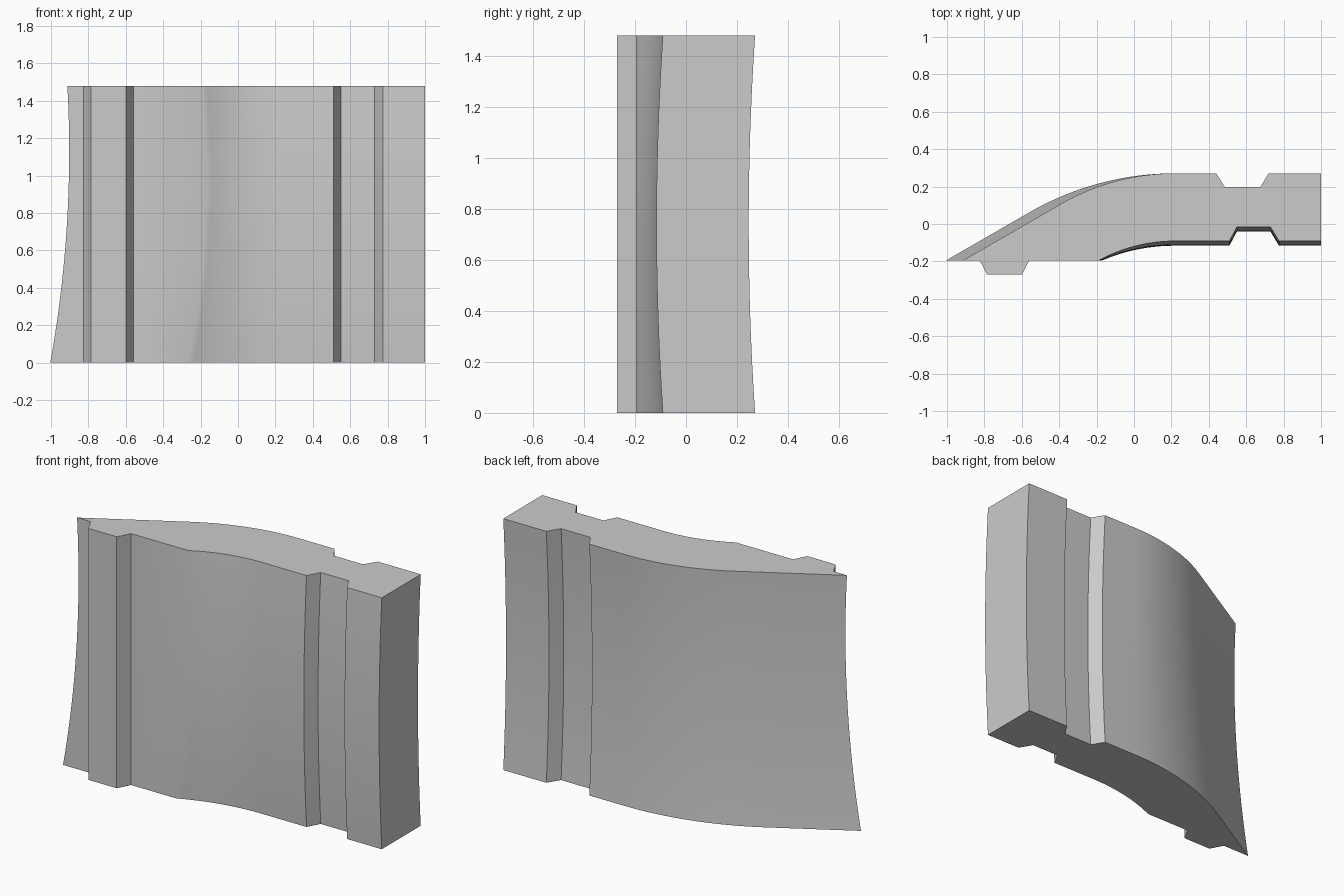
import bpy, bmesh, math

cube = bpy.data.objects.get("Cube")
if cube:
    bpy.data.objects.remove(cube, do_unlink=True)

HEIGHT = 1.48
RINGS = 24
STEPS = 16
CENTRE_X = 0.22      # where the flat part meets the bend
BACK, FRONT, FLAT = 0.271, -0.091, -0.194
BEND = math.radians(30)


def section(z):
    """Outline of the panel at height z, from the right front corner round to the back."""
    t = z / HEIGHT
    bulge = 0.025 * (1 - (2 * t - 1) ** 2)
    radius = 1.56 - 0.34 * t          # the bend tightens toward the top
    inner = radius - (BACK - FRONT)
    back, front = BACK - bulge, FRONT - bulge
    # flat front with its groove
    pts = [(1, front), (0.775, front), (0.73, front + 0.075),
           (0.55, front + 0.075), (0.51, front)]
    # concave front bend, ending on the flat face
    drop = front - FLAT
    end = math.acos(1 - drop / inner)
    for i in range(STEPS + 1):
        a = end * i / STEPS
        pts.append((CENTRE_X - inner * math.sin(a), front - inner * (1 - math.cos(a))))
    # raised rib
    pts += [(-0.56, FLAT), (-0.6, -0.271), (-0.785, -0.271), (-0.825, FLAT)]
    # sharp tip, straight run and convex back bend
    bx = CENTRE_X - radius * math.sin(BEND)
    by = back - radius * (1 - math.cos(BEND))
    pts.append((bx - (by - FLAT) / math.tan(BEND), FLAT))
    for i in range(STEPS, -1, -1):
        a = BEND * i / STEPS
        pts.append((CENTRE_X - radius * math.sin(a), back - radius * (1 - math.cos(a))))
    # flat back with its groove
    pts += [(0.44, back), (0.485, back - 0.073), (0.675, back - 0.073),
            (0.72, back), (1, back)]
    return pts


# Loft the sections into one closed panel
bm = bmesh.new()
rings = []
for k in range(RINGS + 1):
    z = HEIGHT * k / RINGS
    rings.append([bm.verts.new((x, y, z)) for x, y in section(z)])
for low, high in zip(rings, rings[1:]):
    n = len(low)
    for i in range(n):
        j = (i + 1) % n
        bm.faces.new((low[i], low[j], high[j], high[i]))
bm.faces.new(rings[0])
bm.faces.new(rings[-1])
bmesh.ops.recalc_face_normals(bm, faces=bm.faces)

mesh = bpy.data.meshes.new("curved_panel")
bm.to_mesh(mesh)
bm.free()
panel = bpy.data.objects.new("curved_panel", mesh)
bpy.context.collection.objects.link(panel)

# Plain grey finish
grey = bpy.data.materials.new("light_grey")
grey.use_nodes = True
colour = (0.6, 0.6, 0.6, 1)
grey.diffuse_color = colour
grey.node_tree.nodes["Principled BSDF"].inputs["Base Color"].default_value = colour
mesh.materials.append(grey)

# Smooth bends, crisp grooves and ends
bpy.ops.object.select_all(action="DESELECT")
panel.select_set(True)
bpy.context.view_layer.objects.active = panel
bpy.ops.object.shade_smooth_by_angle(angle=math.radians(30))
